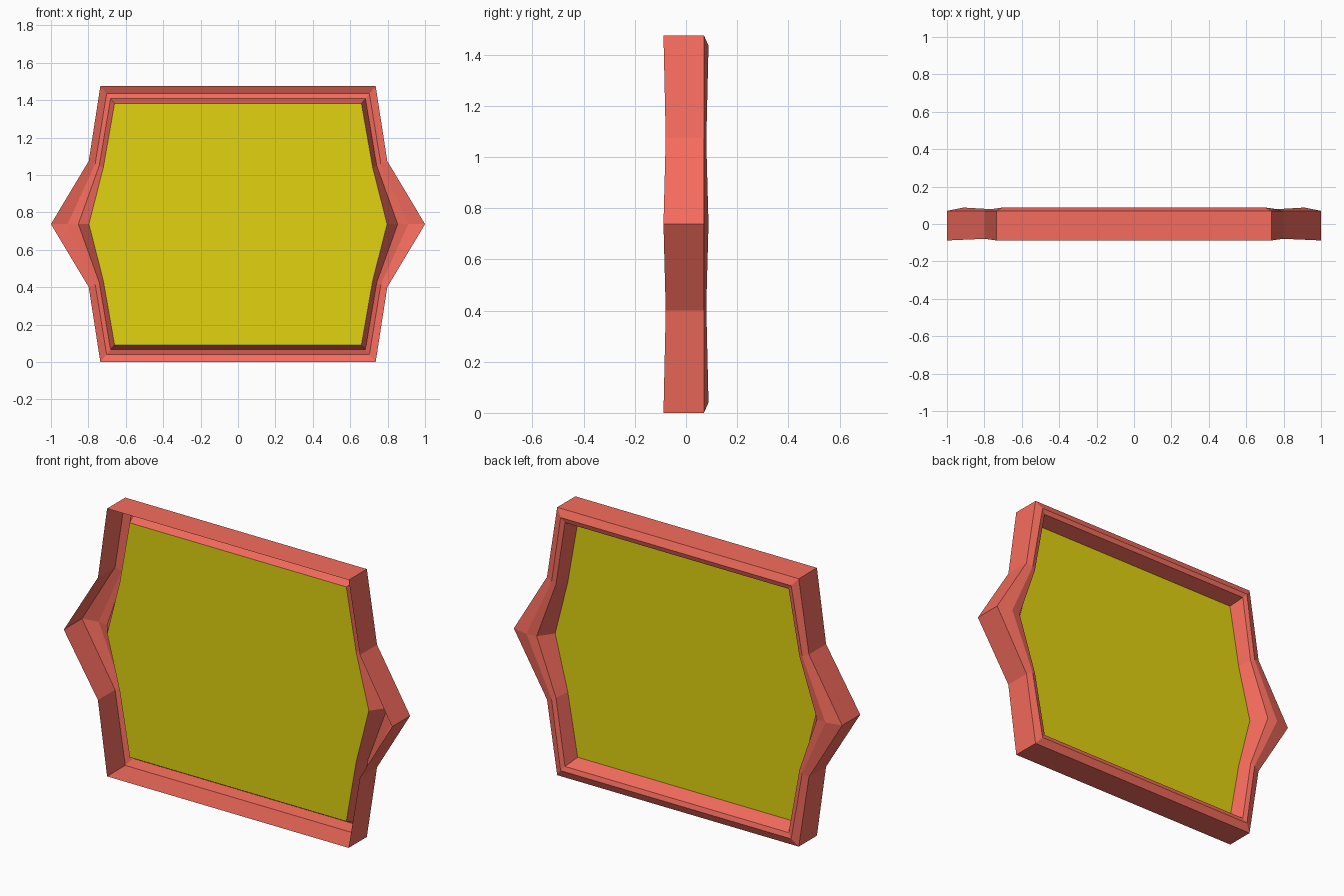
import bpy

if "Cube" in bpy.data.objects:
    bpy.data.objects.remove(bpy.data.objects["Cube"])

H = 1.475


def material(name, rgb):
    m = bpy.data.materials.new(name)
    m.diffuse_color = (*rgb, 1)
    m.use_nodes = True
    m.node_tree.nodes["Principled BSDF"].inputs["Base Color"].default_value = m.diffuse_color
    return m


def make(name, verts, faces, mat):
    me = bpy.data.meshes.new(name)
    me.from_pydata(verts, [], faces)
    me.materials.append(mat)
    me.update()
    ob = bpy.data.objects.new(name, me)
    bpy.context.collection.objects.link(ob)
    return ob


def outline(quarter):
    # lower right quarter (x, z) mirrored into a closed ten-point loop
    right = quarter + [(x, H - z) for x, z in reversed(quarter[:-1])]
    return right + [(-x, z) for x, z in reversed(right)]


outer = outline([(0.736, 0.0), (0.798, 0.40), (1.0, H / 2)])
inner = outline([(0.66, 0.092), (0.72, 0.435), (0.797, H / 2)])
n = len(outer)

# frame cross-section: (fraction from outer to inner outline, depth y)
section = [(0, -0.088), (0, 0.07), (0.44, 0.088), (0.72, 0.08), (1, 0.0)]
waist = (1, 3, 6, 8)  # loop points where the frame is slightly thinner

verts = []
for t, y in section:
    for i, ((ax, az), (bx, bz)) in enumerate(zip(outer, inner)):
        d = 0.9 if i in waist and y != 0.07 else 1
        verts.append((ax + (bx - ax) * t, y * d, az + (bz - az) * t))

# open-fronted frame shell
faces = []
for r in range(len(section) - 1):
    for i in range(n):
        j = (i + 1) % n
        a, b = r * n, (r + 1) * n
        faces.append((a + i, a + j, b + j, b + i))
make("frame", verts, faces, material("red", (0.92, 0.15, 0.11)))

# flat panel closing the frame opening
make("panel", [(x, 0.0, z) for x, z in inner], [tuple(range(n))],
     material("yellow", (0.75, 0.65, 0.005)))
